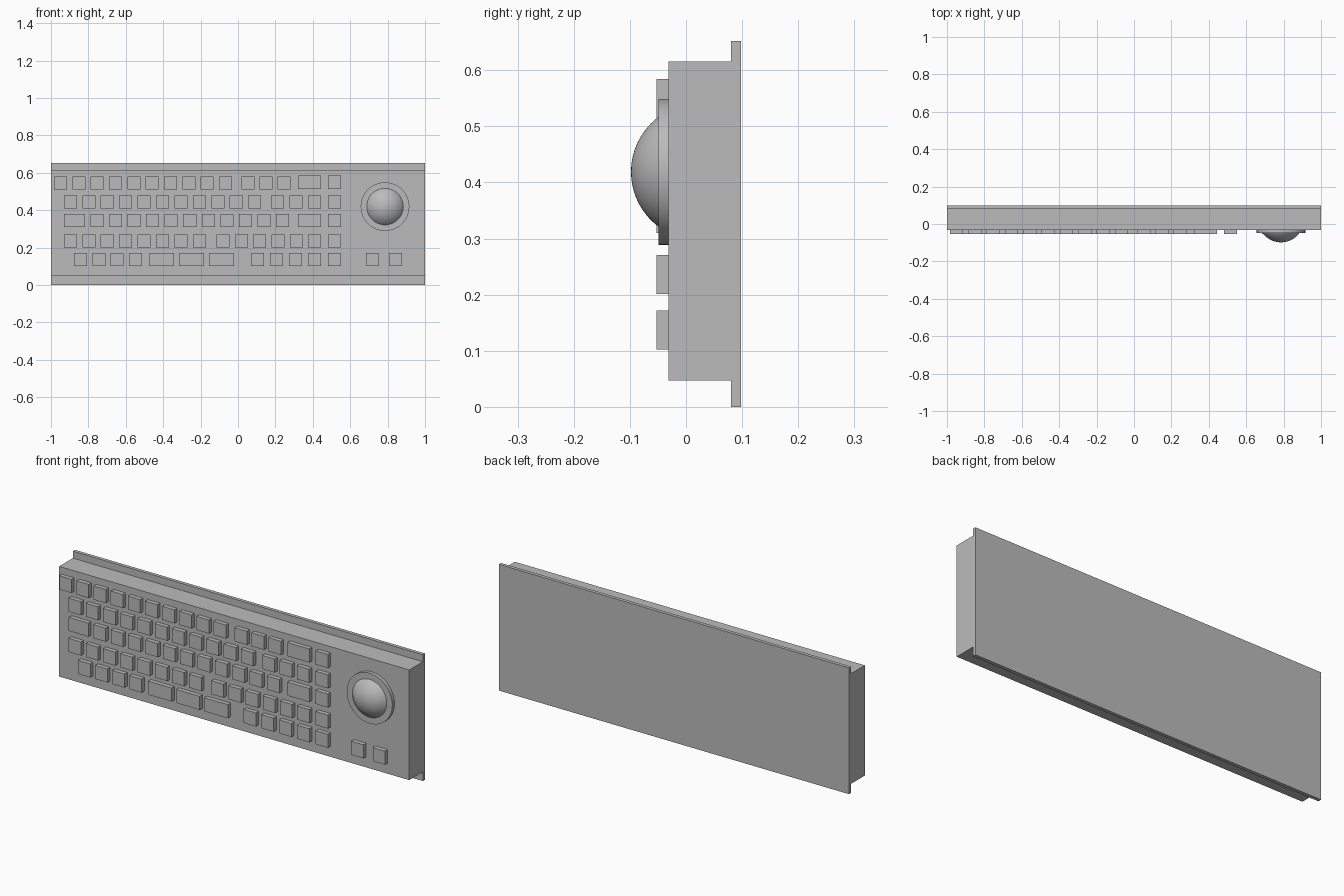
import bpy
import bmesh
from mathutils import Matrix, Vector

cube = bpy.data.objects.get("Cube")
if cube:
    bpy.data.objects.remove(cube, do_unlink=True)

# One grey for the whole panel
grey = bpy.data.materials.new("plain grey")
grey.use_nodes = True
grey.diffuse_color = (0.5, 0.5, 0.5, 1)
grey.node_tree.nodes["Principled BSDF"].inputs["Base Color"].default_value = grey.diffuse_color


def make_object(name, bm):
    mesh = bpy.data.meshes.new(name)
    bm.to_mesh(mesh)
    bm.free()
    mesh.materials.append(grey)
    obj = bpy.data.objects.new(name, mesh)
    bpy.context.collection.objects.link(obj)
    return obj


def add_box(bm, x, y, z):
    """Box from (low, high) pairs on each axis."""
    centre = Vector([(a + b) / 2 for a, b in (x, y, z)])
    size = Vector([b - a for a, b in (x, y, z)])
    bmesh.ops.create_cube(bm, size=1, matrix=Matrix.Translation(centre) @ Matrix.Diagonal(size.to_4d()))


def box(name, x, y, z):
    bm = bmesh.new()
    add_box(bm, x, y, z)
    return make_object(name, bm)


def smooth(obj):
    bpy.ops.object.select_all(action="DESELECT")
    obj.select_set(True)
    bpy.context.view_layer.objects.active = obj
    bpy.ops.object.shade_smooth_by_angle()


# Mounting plate and case
FRONT = -0.031
box("back_plate", (-1, 1), (0.08, 0.098), (0, 0.652))
box("case", (-1, 1), (FRONT, 0.08), (0.047, 0.616))

# Key rows: height, then runs of (first centre, step, count, width)
KEY = 0.07
last = (0.516, 0, 1, KEY)
wide = (0.382, 0, 1, 0.125)
rows = {
    "number": (0.545, [(-0.949, 0.098, 10, KEY), (0.053, 0.097, 3, KEY), wide, last]),
    "upper": (0.444, [(-0.896, 0.0985, 11, KEY), (0.211, 0.099, 3, KEY), last]),
    "home": (0.345, [(-0.874, 0, 1, 0.112), (-0.754, 0.0992, 11, KEY), wide, last]),
    "lower": (0.236, [(-0.896, 0.0985, 8, KEY), (-0.08, 0.098, 6, KEY), last]),
    "bottom": (0.137, [(-0.842, 0.098, 4, KEY), (-0.409, 0.1605, 3, 0.134),
                       (0.104, 0.102, 4, KEY), last]),
    "pointer_button": (0.137, [(0.719, 0.123, 2, KEY)]),
}
for row, (z, runs) in rows.items():
    bm = bmesh.new()
    for start, step, count, width in runs:
        for i in range(count):
            x = start + i * step
            # the rightmost two keys of the first row sit slightly higher
            lift = 0.004 if row == "number" and x > 0.3 else 0
            add_box(bm, (x - width / 2, x + width / 2), (-0.053, FRONT),
                    (z + lift - 0.035, z + lift + 0.035))
    make_object(row + "_keys", bm)

# Trackball collar
BALL_X, BALL_Z = 0.786, 0.419
bm = bmesh.new()
bmesh.ops.create_cone(bm, cap_ends=True, segments=64, radius1=0.13, radius2=0.13, depth=0.018,
                      matrix=Matrix.Translation((BALL_X, -0.04, BALL_Z)) @ Matrix.Rotation(1.5707963, 4, "X"))
smooth(make_object("ball_collar", bm))

# Trackball, a cap of a larger sphere standing out of the collar
bm = bmesh.new()
bmesh.ops.create_uvsphere(bm, u_segments=64, v_segments=48, radius=0.122,
                          matrix=Matrix.Rotation(1.5707963, 4, "X"))
bmesh.ops.bisect_plane(bm, geom=bm.verts[:] + bm.edges[:] + bm.faces[:], plane_co=(0, -0.065, 0),
                       plane_no=(0, 1, 0), clear_outer=True)
bmesh.ops.translate(bm, verts=bm.verts[:], vec=(BALL_X, 0.024, BALL_Z))
smooth(make_object("trackball", bm))
